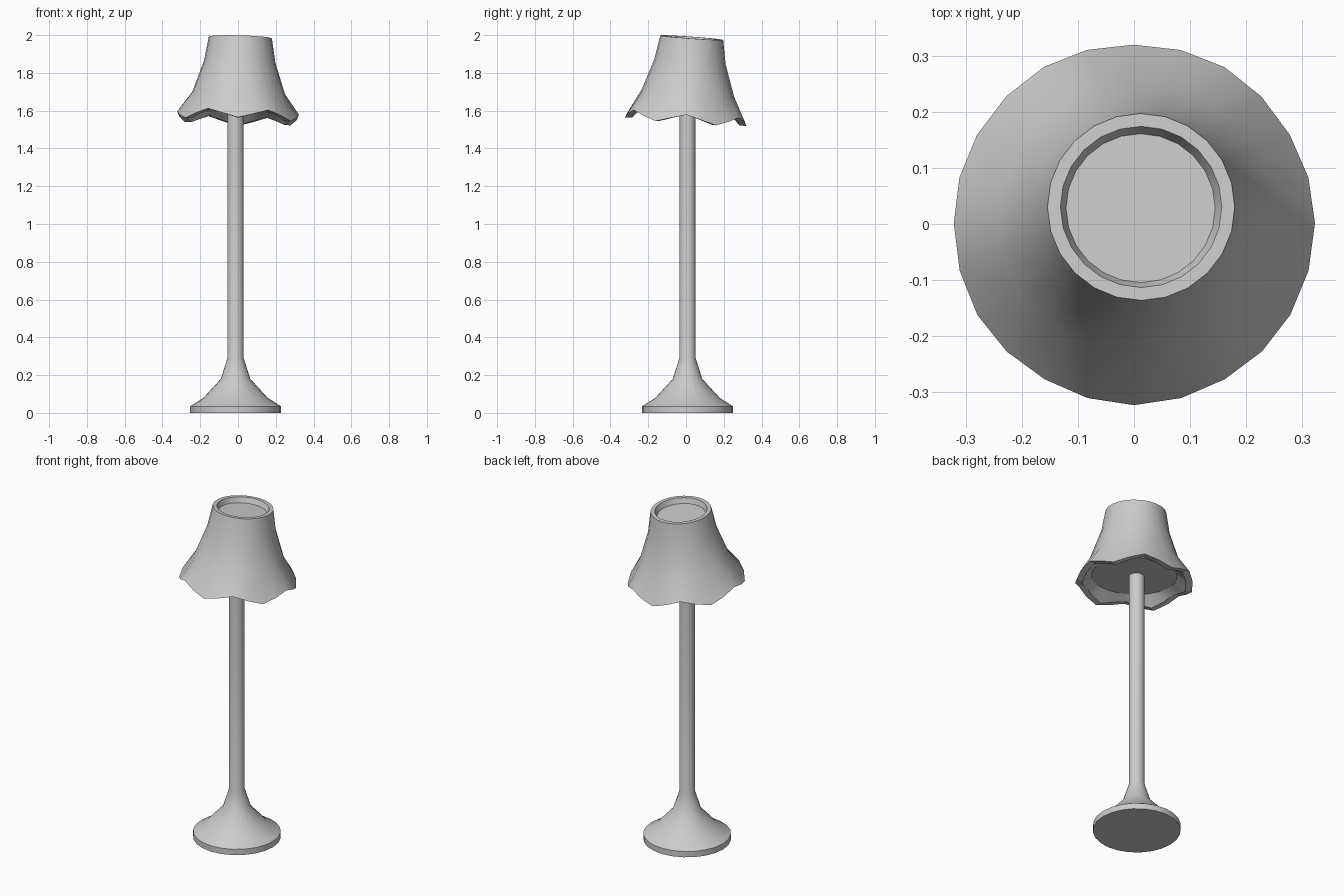
import bpy, bmesh
from math import sin, cos, tau, radians

if "Cube" in bpy.data.objects:
    bpy.data.objects.remove(bpy.data.objects["Cube"])

SEG = 24


def lathe(name, profile, wave=None):
    """Revolve (radius, height) points; wave[i] scales the scallop of ring i."""
    wave = wave or {}
    bm = bmesh.new()
    rings = []
    for i, (r, z) in enumerate(profile):
        ring = []
        for k in range(SEG):
            a = tau * k / SEG
            ring.append(bm.verts.new((r * cos(a), r * sin(a),
                                      z + wave.get(i, 0) * cos(6 * a))))
        rings.append(ring)
    for lo, hi in zip(rings, rings[1:]):
        for k in range(SEG):
            n = (k + 1) % SEG
            bm.faces.new((lo[k], lo[n], hi[n], hi[k]))
    bm.faces.new(rings[0][::-1])
    bm.faces.new(rings[-1])
    bmesh.ops.recalc_face_normals(bm, faces=bm.faces)
    me = bpy.data.meshes.new(name)
    bm.to_mesh(me)
    bm.free()
    ob = bpy.data.objects.new(name, me)
    bpy.context.collection.objects.link(ob)
    bpy.ops.object.select_all(action='DESELECT')
    ob.select_set(True)
    bpy.context.view_layer.objects.active = ob
    bpy.ops.object.shade_smooth_by_angle(angle=radians(30))
    return ob


# Flared foot running up into the pole
stand = lathe("stand", [(0.24, 0), (0.24, 0.035), (0.17, 0.08),
                        (0.078, 0.18), (0.043, 0.29), (0.043, 1.62)])
stand.location = (-0.013, 0.008, 0)

# Tilted shade: lower disc, scalloped rim, flared side, top lip, recessed top disc
shade = lathe("lamp_shade", [(0.235, 0.04), (0.285, 0.0), (0.322, 0.0),
                             (0.245, 0.13), (0.189, 0.295), (0.167, 0.423),
                             (0.144, 0.423), (0.133, 0.393)],
              wave={1: 0.023, 2: 0.023})
shade.location = (0, 0, 1.565)
shade.rotation_euler = (-0.072, 0.03, 0)
